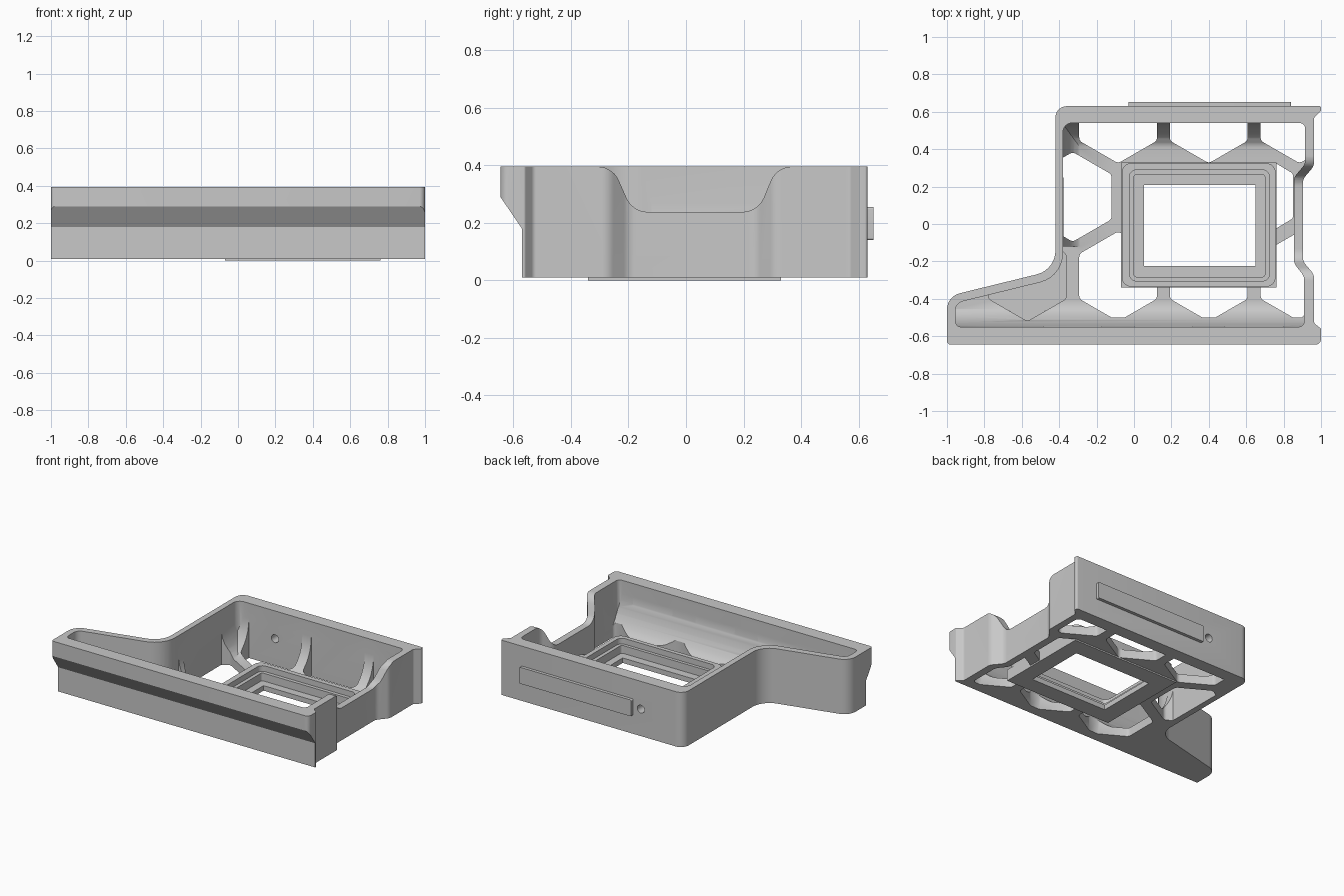
import bpy, bmesh, math
from mathutils import Vector

cube = bpy.data.objects.get("Cube")
if cube:
    bpy.data.objects.remove(cube, do_unlink=True)

grey = bpy.data.materials.new("plain grey")
grey.use_nodes = True
colour = (0.58, 0.58, 0.58, 1)
grey.diffuse_color = colour
grey.node_tree.nodes["Principled BSDF"].inputs["Base Color"].default_value = colour


def rounded(points, steps=7):
    """Round each (u, v, radius) corner of a closed outline."""
    out = []
    for i, (u, v, r) in enumerate(points):
        p = Vector((u, v))
        a = (Vector(points[i - 1][:2]) - p).normalized()
        b = (Vector(points[(i + 1) % len(points)][:2]) - p).normalized()
        if r == 0:
            out.append(p)
            continue
        half = a.angle(b) / 2
        start, end = p + a * r / math.tan(half), p + b * r / math.tan(half)
        centre = p + (a + b).normalized() * r / math.sin(half)
        for k in range(steps + 1):
            t = k / steps
            turn = math.pi - 2 * half
            d = ((start - centre) * math.sin((1 - t) * turn) + (end - centre) * math.sin(t * turn))
            out.append(centre + d / math.sin(turn))
    return out


def rect(x0, x1, y0, y1, r=0):
    return rounded([(x0, y0, r), (x1, y0, r), (x1, y1, r), (x0, y1, r)])


def prism(name, outline, lo, hi, axis="z"):
    """Extrude an outline along an axis; z takes (x, y), x (y, z), y (x, z)."""
    place = {"z": lambda u, v, w: (u, v, w),
             "x": lambda u, v, w: (w, u, v),
             "y": lambda u, v, w: (u, w, v)}[axis]
    bm = bmesh.new()
    rings = [[bm.verts.new(place(p[0], p[1], w)) for p in outline] for w in (lo, hi)]
    n = len(outline)
    for ring in rings:
        bm.faces.new(ring)
    for i in range(n):
        j = (i + 1) % n
        bm.faces.new((rings[0][i], rings[0][j], rings[1][j], rings[1][i]))
    bmesh.ops.recalc_face_normals(bm, faces=bm.faces)
    mesh = bpy.data.meshes.new(name)
    bm.to_mesh(mesh)
    bm.free()
    mesh.materials.append(grey)
    ob = bpy.data.objects.new(name, mesh)
    bpy.context.collection.objects.link(ob)
    return ob


def combine(target, tool, operation):
    mod = target.modifiers.new("combine", "BOOLEAN")
    mod.operation, mod.solver, mod.object = operation, "EXACT", tool
    bpy.context.view_layer.objects.active = target
    bpy.ops.object.modifier_apply(modifier=mod.name)
    bpy.data.objects.remove(tool, do_unlink=True)


def cut(target, *args):
    combine(target, prism("cutter", *args), "DIFFERENCE")


def hexagon(x, y, r=0.24):
    pts = []
    for k in range(6):
        a = math.radians(30 + 60 * k)
        pts.append((x + r * math.cos(a), y + r * math.sin(a), 0.03))
    return rounded(pts, 4)


def cove(wall, foot, top, floor=0.06, steps=8):
    """Concave fillet profile between a wall and the floor."""
    back = wall + 0.02 * (1 if wall > foot else -1)
    pts = [(back, floor - 0.02), (foot, floor - 0.02)]
    for k in range(steps + 1):
        t = math.pi / 2 * k / steps
        pts.append((foot + (wall - foot) * math.sin(t), top - (top - floor) * math.cos(t)))
    return pts + [(back, top)]


# Tray body with its side wing
outer = [(-1, -0.645, 0.02), (1, -0.645, 0.03), (1, -0.56, 0.01), (0.963, -0.53, 0.02),
         (0.963, -0.27, 0.06), (0.903, -0.2, 0.06), (0.903, 0.24, 0.06), (0.963, 0.31, 0.06),
         (0.963, 0.57, 0.02), (1, 0.605, 0.008), (1, 0.63, 0.008),
         (-0.42, 0.63, 0.06), (-0.42, -0.245, 0.13), (-1, -0.387, 0.09)]
inner = [(-0.955, -0.55, 0.03), (0.91, -0.55, 0.03), (0.91, -0.28, 0.06), (0.855, -0.21, 0.06),
         (0.855, 0.25, 0.06), (0.915, 0.32, 0.06), (0.915, 0.54, 0.03),
         (-0.38, 0.54, 0.05), (-0.38, -0.282, 0.16), (-0.955, -0.423, 0.05)]
body = prism("tray_body", rounded(outer), 0.01, 0.395)
cut(body, rounded(inner), 0.07, 0.6)

# Front undercut below the overhanging lip
cut(body, [(-0.8, -0.1), (-0.57, -0.1), (-0.57, 0.18), (-0.645, 0.29), (-0.8, 0.29)], -1.2, 1.2, "x")

# Lowered part of the side wall
notch = [(-0.42, 0.3955, 0), (-0.255, 0.3955, 0.08), (-0.185, 0.238, 0.08), (0.25, 0.238, 0.08),
         (0.315, 0.3955, 0.08), (0.42, 0.3955, 0), (0.42, 0.6, 0), (-0.42, 0.6, 0)]
cut(body, rounded(notch), 0.8, 1.2, "x")

# Coves where the floor meets the walls
for profile, lo, hi, axis in ((cove(0.54, 0.36, 0.29), -0.39, 0.925, "x"),
                              (cove(-0.55, -0.42, 0.3), -0.965, 0.925, "x"),
                              (cove(-0.38, -0.25, 0.27), -0.12, 0.56, "y")):
    combine(body, prism("cove", profile, lo, hi, axis), "UNION")

# Honeycomb openings through the floor
pitch, back_row, middle_row, front_row = 0.485, 0.565, 0.145, -0.28
first = -0.085
cells = [(first + pitch * k, y) for k in range(3) for y in (back_row, front_row)]
cells.append((first - pitch / 2, middle_row))
clear = [(-0.375, -0.5, 0), (0.91, -0.5, 0.02)] + inner[2:-2] + [(-0.375, -0.3, 0)]
for x, y in cells:
    cell = prism("cell", hexagon(x, y), -0.1, 0.6)
    combine(cell, prism("limit", rounded(clear), -0.2, 0.7), "INTERSECT")
    combine(body, cell, "DIFFERENCE")
cut(body, rounded([(0.75, 0.33, 0), (0.85, 0.27, 0.02), (0.85, 0.03, 0.02), (0.75, -0.03, 0)]), -0.1, 0.3)

# Closed pockets behind the lip
slope = [(-0.55, 0.25), (-0.55, 0.6), (-0.3, 0.6), (-0.3, 0.05), (-0.44, 0.05)]
for k in range(3):
    pocket = prism("pocket", hexagon(first + pitch * (k - 0.5), -0.70), 0, 0.7)
    combine(pocket, prism("limit", slope, -1, 1, "x"), "INTERSECT")
    combine(body, pocket, "DIFFERENCE")

# Shallow pocket in the wing floor
pocket = prism("pocket", hexagon(first - pitch, front_row), 0.045, 0.7)
combine(pocket, prism("limit", rounded(inner), 0, 0.8), "INTERSECT")
combine(body, pocket, "DIFFERENCE")

# Central window frame
combine(body, prism("frame_plate", rect(-0.07, 0.762, -0.34, 0.33), 0, 0.08), "UNION")
combine(body, prism("frame_rim", rect(-0.065, 0.757, -0.335, 0.325, 0.05), 0.05, 0.13), "UNION")
cut(body, rect(-0.025, 0.725, -0.305, 0.29, 0.04), 0.09, 0.4)
cut(body, rect(0, 0.7, -0.283, 0.265, 0.015), 0.035, 0.4)
cut(body, rect(0.053, 0.65, -0.225, 0.208), -0.1, 0.4)

# Round hole through the back wall
hole = [(-0.09 + 0.028 * math.cos(math.tau * k / 24), 0.2 + 0.028 * math.sin(math.tau * k / 24))
        for k in range(24)]
cut(body, hole, 0.35, 0.8, "y")

# Raised bar on the back wall
bar = prism("back_bar", rect(-0.03, 0.84, 0.14, 0.255, 0.008), 0.62, 0.652, "y")

for ob in (body, bar):
    bpy.ops.object.select_all(action="DESELECT")
    ob.select_set(True)
    bpy.context.view_layer.objects.active = ob
    bpy.ops.object.shade_smooth_by_angle(angle=math.radians(30))
